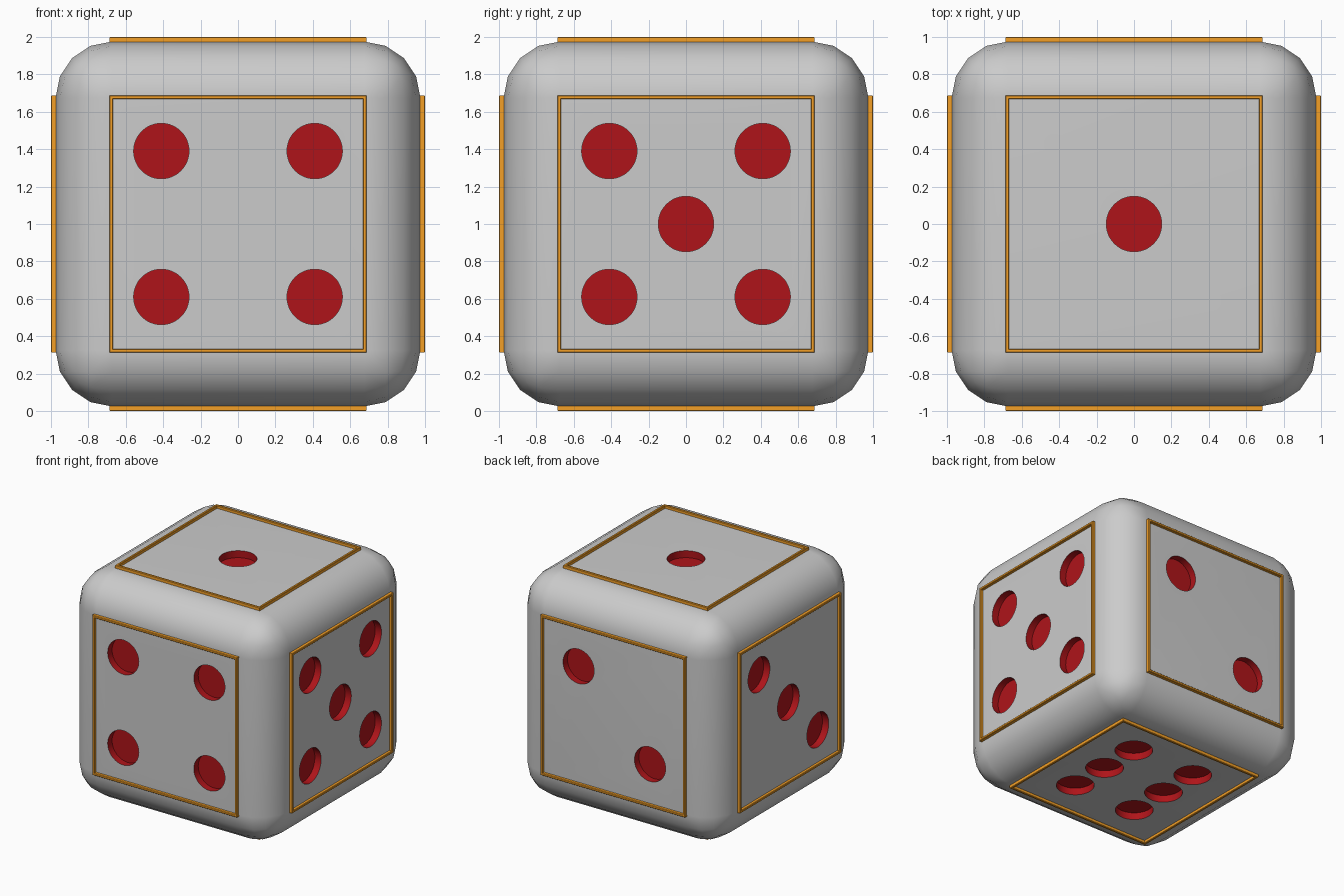
import bpy, bmesh
from mathutils import Matrix, Vector

if "Cube" in bpy.data.objects:
    bpy.data.objects.remove(bpy.data.objects["Cube"])

HALF, RADIUS, DEPTH = 0.975, 0.148, 0.06


def material(name, colour):
    m = bpy.data.materials.new(name)
    m.diffuse_color = colour
    m.use_nodes = True
    m.node_tree.nodes["Principled BSDF"].inputs["Base Color"].default_value = m.diffuse_color
    return m


red = material("pip_red", (0.43, 0.007, 0.01, 1))
orange = material("trim_orange", (0.9, 0.35, 0.02, 1))


def mesh_object(name, bm):
    bmesh.ops.recalc_face_normals(bm, faces=bm.faces)
    mesh = bpy.data.meshes.new(name)
    bm.to_mesh(mesh)
    bm.free()
    ob = bpy.data.objects.new(name, mesh)
    bpy.context.collection.objects.link(ob)
    return ob


def face_matrix(u, n):
    # local x = right as seen, local y = up as seen, local z = outward
    u, n = Vector(u), Vector(n)
    rot = Matrix((u, n.cross(u), n)).transposed().to_4x4()
    return Matrix.Translation((0, 0, 1)) @ rot


corners = [(a * 0.41, b * 0.39) for a in (-1, 1) for b in (-1, 1)]
sides = {
    "front": ((1, 0, 0), (0, -1, 0), corners),
    "right": ((0, 1, 0), (1, 0, 0), corners + [(0, 0)]),
    "back": ((-1, 0, 0), (0, 1, 0), [(-0.34, 0.33), (0.34, -0.33)]),
    "left": ((0, -1, 0), (-1, 0, 0), [(-0.4, 0.39), (0, 0), (0.4, -0.39)]),
    "top": ((1, 0, 0), (0, 0, 1), [(0, 0)]),
    "bottom": ((1, 0, 0), (0, 0, -1),
               [(x, y) for x in (-0.3, 0.3) for y in (-0.355, 0, 0.355)]),
}

# Rounded body
bm = bmesh.new()
bmesh.ops.create_cube(bm, size=2 * HALF, matrix=Matrix.Translation((0, 0, 1)))
bmesh.ops.bevel(bm, geom=bm.edges[:], offset=0.3, segments=4, profile=0.5,
                affect='EDGES')
body = mesh_object("die_body", bm)
body.data.materials.append(None)
body.data.materials.append(red)

# Cutter for every pip
bm = bmesh.new()
for u, n, pips in sides.values():
    M = face_matrix(u, n)
    for x, y in pips:
        bmesh.ops.create_cone(
            bm, cap_ends=True, segments=48, radius1=RADIUS, radius2=RADIUS,
            depth=0.2,
            matrix=M @ Matrix.Translation((x, y, HALF - DEPTH + 0.1)))
for f in bm.faces:
    f.material_index = 1
cutter = mesh_object("pip_cutter", bm)
cutter.data.materials.append(None)
cutter.data.materials.append(red)
cutter.hide_render = True

# Sink the pips, then keep the flats flat and the rounding smooth
cut = body.modifiers.new("pips", 'BOOLEAN')
cut.operation, cut.object, cut.solver = 'DIFFERENCE', cutter, 'EXACT'
bpy.context.view_layer.objects.active = body
body.select_set(True)
bpy.ops.object.modifier_apply(modifier=cut.name)
bpy.data.objects.remove(cutter)
bpy.ops.object.shade_smooth_by_angle()
wn = body.modifiers.new("normals", 'WEIGHTED_NORMAL')
wn.keep_sharp = True

# Thin mitred trim frame on each side
profile = [(0.667, 0.972), (0.667, 0.996), (0.671, 1.0),
           (0.684, 1.0), (0.688, 0.996), (0.688, 0.972)]
for name, (u, n, _) in sides.items():
    M = face_matrix(u, n)
    bm = bmesh.new()
    rings = [[bm.verts.new(M @ Vector((a * r, b * r, h))) for r, h in profile]
             for a, b in ((1, 1), (-1, 1), (-1, -1), (1, -1))]
    k = len(profile)
    for i in range(4):
        p, q = rings[i], rings[(i + 1) % 4]
        for j in range(k):
            bm.faces.new((p[j], q[j], q[(j + 1) % k], p[(j + 1) % k]))
    trim = mesh_object(name + "_trim", bm)
    trim.data.materials.append(orange)
